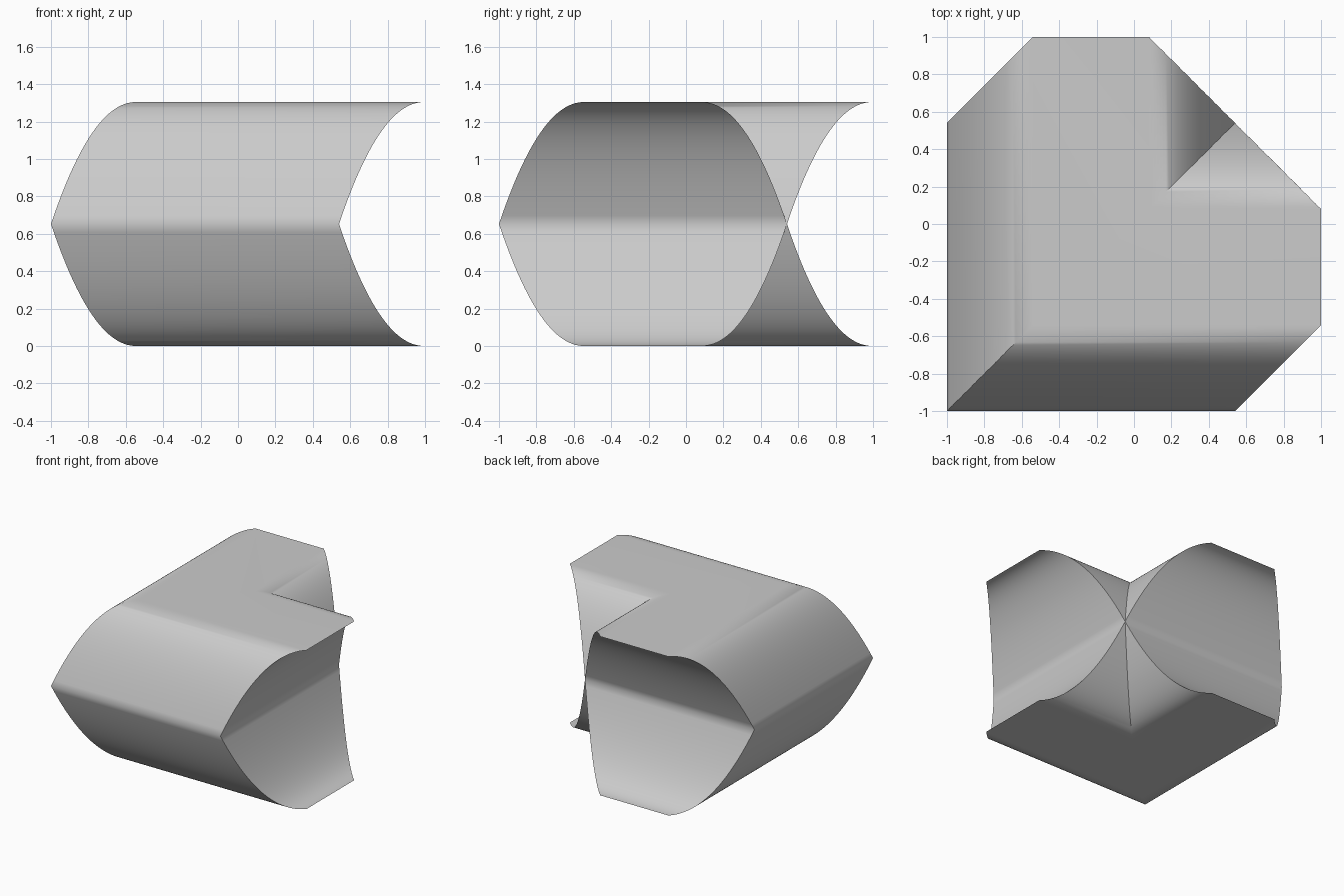
import bpy, bmesh, math

if "Cube" in bpy.data.objects:
    bpy.data.objects.remove(bpy.data.objects["Cube"])

HALF = 0.6525     # half the height
SHIFT = 0.46      # how far the corners slide from the middle to the top
SIDE = 0.54       # square middle section spans -1 .. SIDE
POWER = 2.1       # roundness of the side curve
STEPS = 30


def section(bm, z, g):
    """L-shaped cross-section; a plain square when g is zero."""
    lo, hi, notch = -1 + g, SIDE + g, SIDE - g
    pts = [(lo, lo), (hi, lo), (hi, notch), (notch, notch), (notch, hi), (lo, hi)]
    return [bm.verts.new((x, y, z)) for x, y in pts]


# Stacked sections: L at the bottom, square in the middle, L at the top
bm = bmesh.new()
rings = []
for i in range(-STEPS, STEPS + 1):
    t = abs(i) / STEPS
    rise = HALF * (1 - (1 - t) ** POWER)
    rings.append(section(bm, HALF + math.copysign(rise, i), SHIFT * t))

# Curved walls between neighbouring sections
for a, b in zip(rings, rings[1:]):
    for k in range(6):
        n = (k + 1) % 6
        bm.faces.new((a[k], a[n], b[n], b[k]))

# Flat bottom and top
bm.faces.new(rings[0][::-1])
bm.faces.new(rings[-1])

# The notch closes to a single point at mid height
bmesh.ops.remove_doubles(bm, verts=bm.verts, dist=1e-5)
bmesh.ops.recalc_face_normals(bm, faces=bm.faces)

mesh = bpy.data.meshes.new("interlocking_block")
bm.to_mesh(mesh)
bm.free()
block = bpy.data.objects.new("interlocking_block", mesh)
bpy.context.collection.objects.link(block)

grey = bpy.data.materials.new("light_grey")
grey.diffuse_color = (0.6, 0.6, 0.6, 1)
grey.use_nodes = True
grey.node_tree.nodes["Principled BSDF"].inputs["Base Color"].default_value = grey.diffuse_color
mesh.materials.append(grey)

# Smooth curves, sharp corners
bpy.context.view_layer.objects.active = block
block.select_set(True)
bpy.ops.object.shade_smooth_by_angle(angle=math.radians(40))
